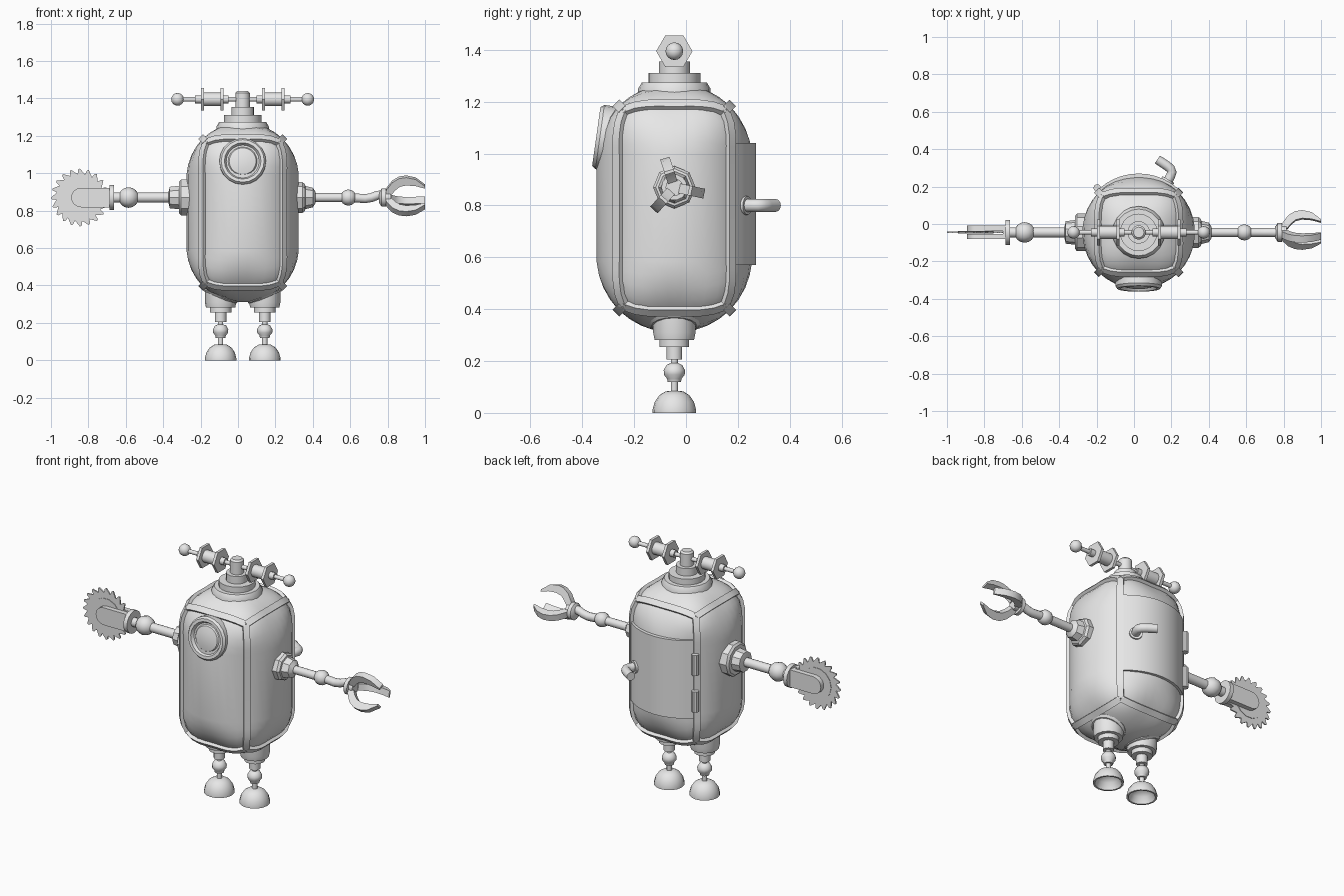
import bpy, bmesh, math
from mathutils import Vector, Matrix

if "Cube" in bpy.data.objects:
    bpy.data.objects.remove(bpy.data.objects["Cube"])

CX, CY, CZ = 0.025, -0.045, 0.79      # body centre
R, H = 0.302, 0.18                    # body radius, half of the straight part
ARM_Z, BAR_Z = 0.87, 1.395
X, Y, Z = Vector((1, 0, 0)), Vector((0, 1, 0)), Vector((0, 0, 1))

metal = bpy.data.materials.new("grey_metal")
metal.diffuse_color = (0.8, 0.8, 0.8, 1)
metal.use_nodes = True
metal.node_tree.nodes["Principled BSDF"].inputs["Base Color"].default_value = metal.diffuse_color


def finish(name, bm, angle=35):
    bmesh.ops.remove_doubles(bm, verts=bm.verts, dist=1e-5)
    bmesh.ops.recalc_face_normals(bm, faces=bm.faces)
    me = bpy.data.meshes.new(name)
    bm.to_mesh(me)
    bm.free()
    me.materials.append(metal)
    me.shade_smooth()
    me.set_sharp_from_angle(angle=math.radians(angle))
    ob = bpy.data.objects.new(name, me)
    bpy.context.collection.objects.link(ob)
    return ob


def skin(bm, rings, closed_ring=True, caps=True):
    rows = [[bm.verts.new(p) for p in ring] for ring in rings]
    n = len(rows[0])
    for a, b in zip(rows, rows[1:]):
        for i in range(n):
            j = (i + 1) % n
            bm.faces.new((a[i], a[j], b[j], b[i]))
    if caps:
        bm.faces.new(rows[0])
        bm.faces.new(rows[-1])


def lathe(name, profile, origin, axis=Z, segs=16, angle=35):
    """Turned part: profile of (radius, height) along an axis."""
    m = Matrix.Translation(origin) @ axis.to_track_quat('Z', 'Y').to_matrix().to_4x4()
    bm = bmesh.new()
    rings = [[m @ Vector((max(r, 1e-6) * math.cos(k * math.tau / segs),
                          max(r, 1e-6) * math.sin(k * math.tau / segs), h))
              for k in range(segs)] for r, h in profile]
    skin(bm, rings)
    return finish(name, bm, angle)


def ball(name, r, origin, axis=Z):
    arc = [(r * math.sin(math.pi * i / 8), -r * math.cos(math.pi * i / 8)) for i in range(9)]
    return lathe(name, arc, origin, axis, 12, 60)


def sweep(name, paths, section, angle=35):
    """Carry a section along paths of (point, normal)."""
    bm = bmesh.new()
    for path in paths:
        rings = []
        for i, (p, n) in enumerate(path):
            t = (path[min(i + 1, len(path) - 1)][0] - path[max(i - 1, 0)][0]).normalized()
            side = t.cross(n).normalized()
            up = side.cross(t)
            rings.append([p + side * u + up * v for u, v in section])
        skin(bm, rings)
    return finish(name, bm, angle)


def prism(name, outline, m, depth):
    bm = bmesh.new()
    skin(bm, [[m @ Vector((u, v, s * depth / 2)) for u, v in outline] for s in (-1, 1)])
    return finish(name, bm)


def circle(r, n=12):
    return [(r * math.cos(k * math.tau / n), r * math.sin(k * math.tau / n)) for k in range(n)]


# Body: a rounded cube stretched upward
def surface(c):
    n = Vector([math.tan(v * math.pi / 4) for v in c]).normalized()
    p = n * R * (1 + 0.10 * 27 * (n.x * n.y * n.z) ** 2)
    p.z += math.copysign(H, n.z)
    return p + Vector((CX, CY, CZ)), n


bm = bmesh.new()
bmesh.ops.create_cube(bm, size=2)
bmesh.ops.subdivide_edges(bm, edges=bm.edges[:], cuts=8, use_grid_fill=True)
for v in bm.verts:
    v.co = surface(v.co)[0]
finish("body_shell", bm, 50)

# Straps along the twelve edges of the rounded cube
paths = []
for axis in range(3):
    for a in (-1, 1):
        for b in (-1, 1):
            path = []
            for i in range(10):
                c = [a, b]
                c.insert(axis, -1 + 2 * i / 9)
                path.append(surface(c))
            paths.append(path)
sweep("body_straps", paths, [(-.018, -.015), (.018, -.015), (.018, .016), (-.018, .016)])

# Rear door, hinges and handle
bm = bmesh.new()
rings = []
for i in range(11):
    a = math.radians(48 + 84 * i / 10)
    rings.append([Vector((CX + r * math.cos(a), CY + r * math.sin(a), z))
                  for r, z in ((.27, .57), (.315, .57), (.315, 1.04), (.27, 1.04))])
skin(bm, rings)
finish("rear_door", bm)
a = math.radians(133)
for z in (.68, .90):
    lathe("door_hinge", [(.02, -.062), (.02, .062)],
          Vector((CX + .325 * math.cos(a), CY + .325 * math.sin(a), z)), Z, 10)
lathe("handle_base", [(.036, -.03), (.036, .018)], Vector((.175, .222, .80)),
      Vector((.5, .85, 0)).normalized())
grip = [(.165, .20), (.195, .255), (.203, .278), (.195, .296), (.175, .312), (.125, .345)]
sweep("door_handle", [[(Vector((x, y, .80)), Z) for x, y in grip]], circle(.025), 50)

# Round eye in a tilted housing
tilt = Vector((0, -math.cos(.14), math.sin(.14)))
lathe("eye_housing", [(.125, -.11), (.125, -.008), (.115, .006), (.098, .006), (.088, -.012),
                      (.078, -.012), (.072, -.004), (.04, .003), (0, .005)],
      Vector((CX, -.340, 1.065)), tilt, 20)

# Neck and aerial
lathe("neck", [(.14, 1.21), (.14, 1.25), (.125, 1.275), (.10, 1.275), (.10, 1.31), (.06, 1.31),
               (.06, 1.355), (.038, 1.355), (.038, 1.43), (.028, 1.44), (0, 1.44)],
      Vector((CX, CY, 0)), Z, 20)
for s in (-1, 1):
    o = Vector((CX, CY, BAR_Z))
    lathe("aerial_rod", [(.012, 0), (.012, .075), (.021, .075), (.021, .255), (.012, .255),
                         (.012, .33)], o, X * s, 12)
    lathe("aerial_coil", [(.036, .11), (.036, .22)], o, X * s, 16)
    for d in (.103, .208):
        lathe("aerial_flange", [(.07, d), (.07, d + .016)], o, X * s, 6)
    ball("aerial_tip", .034, o + X * s * .348)

# Legs and hollow dome feet
for s in (-1, 1):
    o = Vector((CX + s * .118, CY, 0))
    lathe("hip_flange", [(.10, -.045), (.10, .012), (.088, .022)], o + Z * .355,
          Vector((s * .42, 0, -1)).normalized(), 16)
    lathe("leg", [(.084, .40), (.084, .31), (.078, .282), (.058, .282), (.058, .255), (.031, .255),
                  (.031, .205), (.014, .205), (.014, .06)], o, Z, 14)
    lathe("knee", [(.014, .12), (.026, .12), (.028, .132), (.040, .147), (.041, .165),
                   (.030, .185), (.014, .192)], o, Z, 12, 50)
    lathe("foot", [(0, .065), (.035, .058), (.06, .038), (.074, 0), (.084, 0), (.084, .012),
                   (.076, .042), (.058, .068), (.034, .083), (0, .086)], o, Z, 16, 50)

# Saw arm on the left
o = Vector((0, CY, ARM_Z))
lathe("saw_socket", [(.10, .23), (.10, .305), (.088, .315), (.066, .315), (.060, .365),
                     (.03, .372)], o, -X, 10)
lathe("saw_arm", [(.027, .33), (.027, .69)], o, -X, 14)
ball("saw_elbow", .055, o - X * .585, X)
lathe("saw_mount", [(.067, .662), (.067, .686)], o, -X, 16)
flat = Matrix.Translation(o) @ Matrix.Rotation(math.pi / 2, 4, 'X')
plate = [(-.675, -.052), (-.675, .052)] + [
    (-.84 - .052 * math.sin(i * math.pi / 8), .052 * math.cos(i * math.pi / 8)) for i in range(9)]
for s in (-1, 1):
    prism("saw_fork", plate, Matrix.Translation((0, s * .022, 0)) @ flat, .028)
prism("fork_block", [(-.68, -.05), (-.70, -.05), (-.70, .05), (-.68, .05)], flat, .05)
teeth = []
for k in range(20):
    a = k * math.tau / 20
    for r, d in ((.155, 0), (.150, .06), (.126, .10)):
        teeth.append((-.845 + r * math.cos(a + d), r * math.sin(a + d)))
prism("saw_blade", teeth, flat, .008)
prism("saw_hub", [(-.845 + u, v) for u, v in circle(.095, 14)], flat, .014)

# Claw arm on the right
lathe("claw_socket", [(.082, .27), (.082, .345), (.072, .358), (.062, .36), (.052, .40),
                      (.03, .415)], o, X, 8)
lathe("claw_arm", [(.024, .39), (.024, .59)], o, X, 14)
ball("claw_elbow", .043, o + X * .59, X)
wrist = [(.60, 0), (.68, -.006), (.715, 0), (.745, .012), (.78, .014)]
sweep("claw_wrist", [[(o + Vector((x, 0, z)), Y) for x, z in wrist]], circle(.024), 50)
lathe("claw_hub", [(.03, .755), (.05, .768), (.05, .790), (.034, .790), (.034, .815)], o, X, 14)
finger = [(.785, .02), (.795, .05), (.825, .09), (.86, .112), (.90, .118), (.95, .107), (1.0, .068),
          (1.0, .056), (.95, .070), (.90, .074), (.865, .066), (.84, .045), (.82, .02)]
for deg in (108, 228, 348):
    prism("claw_finger", finger,
          Matrix.Translation(o) @ Matrix.Rotation(math.radians(deg), 4, 'X'), .038)
